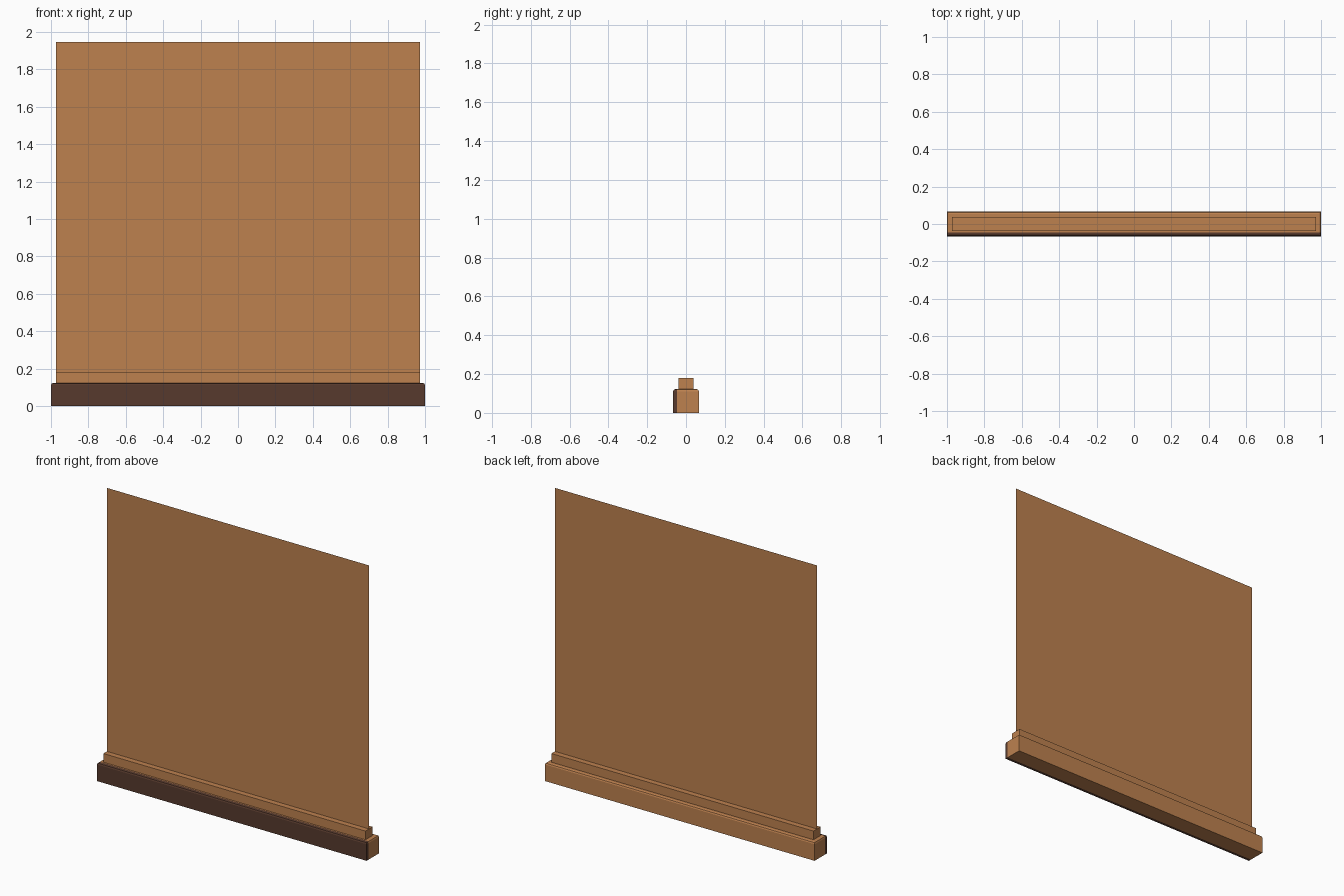
import bpy, bmesh
from mathutils import Vector, Matrix

if "Cube" in bpy.data.objects:
    bpy.data.objects.remove(bpy.data.objects["Cube"])


def material(name, rgb):
    m = bpy.data.materials.new(name)
    m.diffuse_color = (*rgb, 1)
    m.use_nodes = True
    m.node_tree.nodes["Principled BSDF"].inputs["Base Color"].default_value = m.diffuse_color
    return m


wood = material("warm_wood", (0.51, 0.22, 0.078))
dark = material("dark_wood", (0.095, 0.042, 0.026))


def finish(name, bm, mats):
    me = bpy.data.meshes.new(name)
    bm.to_mesh(me)
    bm.free()
    for m in mats:
        me.materials.append(m)
    ob = bpy.data.objects.new(name, me)
    bpy.context.collection.objects.link(ob)
    return ob


def box(size, centre):
    bm = bmesh.new()
    mat = Matrix.Translation(centre) @ Matrix.Diagonal((*size, 1))
    bmesh.ops.create_cube(bm, size=1, matrix=mat)
    return bm


# Base: top edges softened, front strip dark
bm = box((2, 0.132, 0.123), (0, 0, 0.0615))
top = [e for e in bm.edges if all(v.co.z > 0.1 for v in e.verts)]
bmesh.ops.bevel(bm, geom=top, offset=0.012, segments=2, profile=0.5,
                affect='EDGES')
STRIP = -0.046
bmesh.ops.bisect_plane(bm, geom=bm.verts[:] + bm.edges[:] + bm.faces[:],
                       plane_co=Vector((0, STRIP, 0)), plane_no=Vector((0, 1, 0)))
for f in bm.faces:
    f.material_index = int(f.calc_center_median().y < STRIP)
finish("base", bm, [wood, dark])

# Narrower rail that holds the sheet
finish("holder_rail", box((1.944, 0.075, 0.059), (0, 0, 0.1515)), [wood])

# Upright paper-thin sheet
bm = bmesh.new()
bm.faces.new([bm.verts.new((x, 0, z)) for x, z in
              ((-0.972, 0.18), (0.972, 0.18), (0.972, 1.947), (-0.972, 1.947))])
finish("upright_sheet", bm, [wood])
